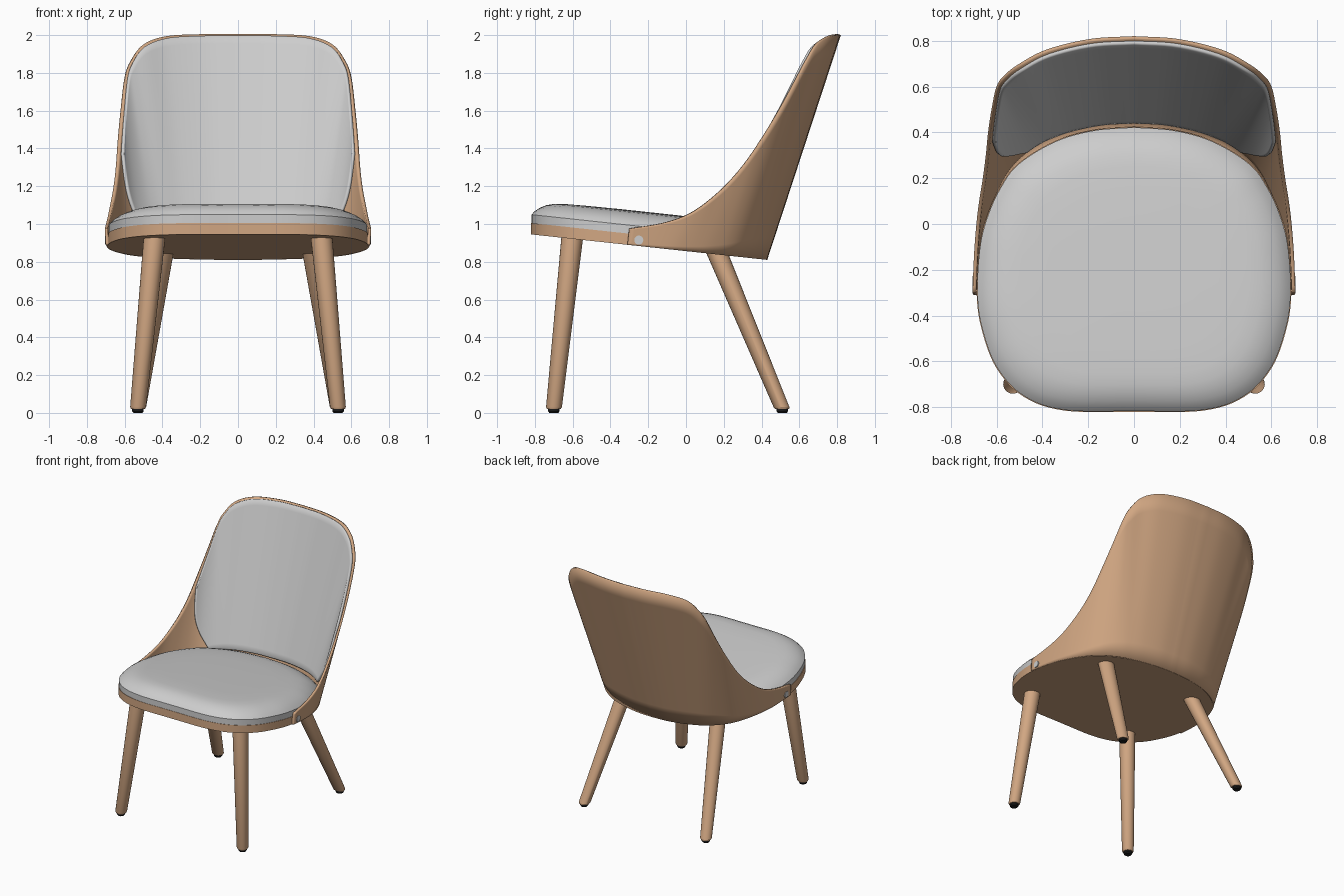
import bpy, math
from mathutils import Vector

cube = bpy.data.objects.get("Cube")
if cube:
    bpy.data.objects.remove(cube, do_unlink=True)


def material(name, rgb):
    m = bpy.data.materials.new(name)
    m.use_nodes = True
    m.diffuse_color = (*rgb, 1)
    m.node_tree.nodes["Principled BSDF"].inputs["Base Color"].default_value = (*rgb, 1)
    return m


wood = material("warm wood", (0.64, 0.385, 0.225))
fabric = material("grey fabric", (0.61, 0.61, 0.61))
rubber = material("black rubber", (0.01, 0.01, 0.01))


def build(name, verts, faces, mat, modifiers=(), angle=30):
    mesh = bpy.data.meshes.new(name)
    mesh.from_pydata(verts, [], faces)
    ob = bpy.data.objects.new(name, mesh)
    bpy.context.collection.objects.link(ob)
    mesh.materials.append(mat)
    for kind, settings in modifiers:
        mod = ob.modifiers.new(kind.title(), kind)
        for key, value in settings.items():
            setattr(mod, key, value)
    bpy.ops.object.select_all(action='DESELECT')
    ob.select_set(True)
    bpy.context.view_layer.objects.active = ob
    bpy.ops.object.shade_smooth_by_angle(angle=math.radians(angle))
    return ob


def stack(name, rings, mat):
    """Skin a pile of equal rings and cap both ends."""
    n = len(rings[0])
    verts = [p for ring in rings for p in ring]
    faces = [(r * n + i, r * n + (i + 1) % n, (r + 1) * n + (i + 1) % n, (r + 1) * n + i)
             for r in range(len(rings) - 1) for i in range(n)]
    faces.append(tuple(reversed(range(n))))
    faces.append(tuple(range(len(verts) - n, len(verts))))
    return build(name, verts, faces, mat)


def grid(name, rows, mat, modifiers):
    """Open sheet; rows run from +x to -x so that its faces look outward."""
    n = len(rows[0])
    faces = [(r * n + i, r * n + i + 1, (r + 1) * n + i + 1, (r + 1) * n + i)
             for r in range(len(rows) - 1) for i in range(n - 1)]
    return build(name, [p for row in rows for p in row], faces, mat, modifiers)


def spline(pts, s):
    """Catmull-Rom point at index s along pts."""
    i = min(int(s), len(pts) - 2)
    f = s - i
    b, c = pts[i], pts[i + 1]
    a = pts[i - 1] if i else 2 * b - c
    d = pts[i + 2] if i + 2 < len(pts) else 2 * c - b
    return 0.5 * (2 * b + f * (c - a) + f * f * (2 * a - 5 * b + 4 * c - d)
                  + f ** 3 * (3 * b - a - 3 * c + d))


def floor_z(y):
    """Height of the tilted underside of the seat."""
    return 0.945 - 0.108 * (y + 0.82)


# Seat outline, half of it, front to back
half = [Vector(p) for p in (
    (0, -.82), (.3, -.815), (.48, -.755), (.6, -.63), (.665, -.46), (.687, -.3), (.675, -.1),
    (.643, .03), (.59, .15), (.51, .26), (.35, .36), (.18, .41), (0, .425))]
STEPS = 6
side = [spline(half, i / STEPS) for i in range((len(half) - 1) * STEPS + 1)]
outline = side + [Vector((-p.x, p.y)) for p in side[-2:0:-1]]


def seat_ring(inset, height):
    k = 1 - inset / 0.65
    ring = []
    for p in outline:
        x, y = p.x * k, -0.2 + (p.y + 0.2) * k
        ring.append((x, y, floor_z(y) + height))
    return ring


stack("seat_plate", [seat_ring(0, 0), seat_ring(0, 0.06)], wood)
stack("seat_cushion", [seat_ring(i, h) for i, h in (
    (.003, .06), (.003, .105), (.022, .126), (.05, .146), (.085, .163),
    (.125, .174), (.18, .18), (.3, .183), (.5, .185))], fabric)

# Shell: ruled surface from bottom curve to rim, centre of the back to front tip
bottom = [Vector((x, y, floor_z(y))) for x, y in (
    (0, .43), (.13, .423), (.26, .398), (.36, .366), (.42, .338), (.475, .302), (.53, .255),
    (.57, .205), (.604, .145), (.633, .08), (.66, 0), (.68, -.08), (.692, -.18), (.70, -.31))]
rim = [Vector(p) for p in (
    (0, .82, 2), (.19, .808, 2), (.38, .762, 1.99), (.5, .7, 1.95), (.565, .65, 1.87),
    (.6, .6, 1.78), (.622, .5, 1.6), (.637, .4, 1.44), (.647, .3, 1.3), (.66, .2, 1.19),
    (.676, .1, 1.105), (.688, 0, 1.045), (.698, -.13, 1.003), (.705, -.3, .975))]
LAST = len(rim) - 1


def shell_point(s, t):
    p = spline(bottom, abs(s)).lerp(spline(rim, abs(s)), t)
    return Vector((math.copysign(p.x, s), p.y, p.z))


def inner_point(s, t, depth):
    e = 0.01
    along = shell_point(s - e, t) - shell_point(s + e, t)
    up = shell_point(s, t + e) - shell_point(s, t - e)
    return shell_point(s, t) - along.cross(up).normalized() * depth


count = LAST * STEPS
grid("back_shell",
     [[shell_point(i / STEPS, r / 10) for i in range(count, -count - 1, -1)]
      for r in range(11)], wood,
     [('SOLIDIFY', dict(thickness=0.016, offset=-1, use_even_offset=True))])

# Back pad lies on the inside of the shell and narrows towards the seat
pad_rows = []
for r in range(25):
    v = r / 24
    reach = 7.2 - 2.2 * (1 - v) ** 3
    row = []
    for i in range(40, -41, -1):
        w = i / 40
        top = 0.99 - 0.025 * w * w - 0.04 * w ** 8
        row.append(inner_point(reach * w, 0.1 + (top - 0.1) * v, 0.014))
    pad_rows.append(row)
grid("back_pad", pad_rows, fabric,
     [('SOLIDIFY', dict(thickness=0.02, offset=-1, use_even_offset=True)),
      ('BEVEL', dict(width=0.012, segments=1, limit_method='ANGLE',
                     angle_limit=math.radians(50)))])


def circle(centre, radius, n=24):
    return [(centre.x + radius * math.cos(2 * math.pi * i / n),
             centre.y + radius * math.sin(2 * math.pi * i / n), centre.z) for i in range(n)]


# Tapered legs with rubber feet, and the side screws
for label, sx in (("left", 1), ("right", -1)):
    for end, top, foot in (("front", (.44, -.6, .95), (.53, -.7, .02)),
                           ("rear", (.395, .155, .87), (.53, .51, .02))):
        a = Vector((foot[0] * sx, *foot[1:]))
        b = Vector((top[0] * sx, *top[1:]))
        stack(f"{end}_{label}_leg", [circle(a, .036), circle(a.lerp(b, .012), .042),
                                     circle(b, .058)], wood)
        base = Vector((a.x, a.y, 0))
        stack(f"{end}_{label}_foot", [circle(base, .024), circle(base + Vector((0, 0, .008)), .03),
                                      circle(base + Vector((0, 0, .022)), .03)], rubber)
    bpy.ops.mesh.primitive_cylinder_add(vertices=20, radius=.024, depth=.02,
                                        location=(.694 * sx, -.25, .915),
                                        rotation=(0, math.pi / 2, 0))
    screw = bpy.context.object
    screw.name = f"{label}_screw"
    screw.data.materials.append(fabric)
